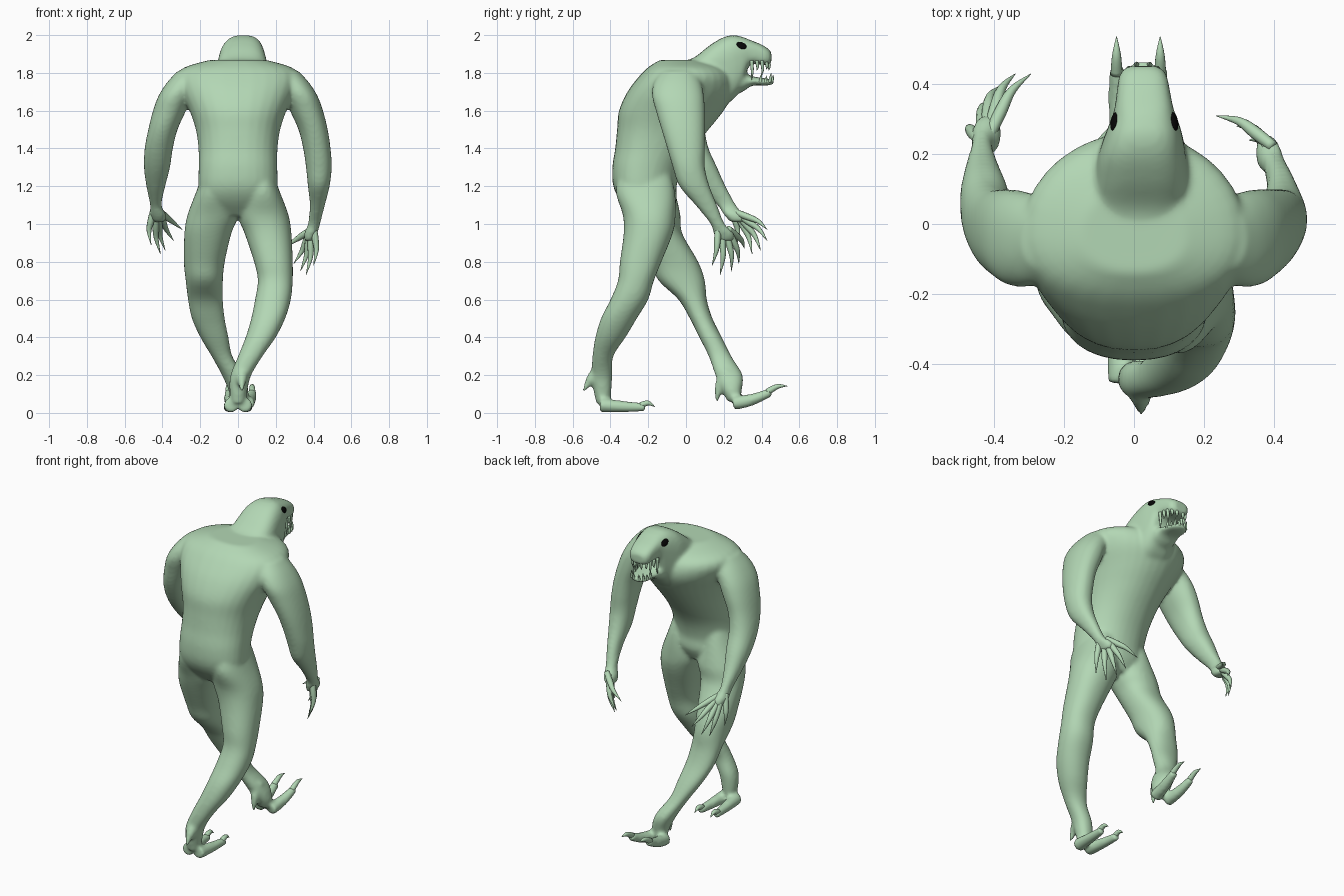
import bpy, bmesh, math
from mathutils import Vector


def material(name, rgb):
    m = bpy.data.materials.new(name)
    m.diffuse_color = (*rgb, 1)
    return m


SKIN = material("pale green skin", (0.45, 0.68, 0.46))
BLACK = material("black eye", (0.002, 0.002, 0.002))


def smooth_rows(rows, k=4):
    """Catmull-Rom interpolation of rows of numbers."""
    out = []
    for i in range(len(rows) - 1):
        p0, p1, p2 = rows[max(i - 1, 0)], rows[i], rows[i + 1]
        p3 = rows[min(i + 2, len(rows) - 1)]
        for j in range(k):
            t = j / k
            out.append([0.5 * (2 * b + (c - a) * t + (2 * a - 5 * b + 4 * c - d) * t * t
                               + (3 * b - a - 3 * c + d) * t ** 3)
                        for a, b, c, d in zip(p0, p1, p2, p3)])
    out.append(list(rows[-1]))
    return out


def skin_rings(bm, rings):
    vs = [[bm.verts.new(p) for p in r] for r in rings]
    n = len(vs[0])
    for a, b in zip(vs, vs[1:]):
        for i in range(n):
            bm.faces.new((a[i], a[(i + 1) % n], b[(i + 1) % n], b[i]))
    bm.faces.new(vs[0][::-1])
    bm.faces.new(vs[-1])


def loft(bm, rows, axis="z", power=2.2, skew=0, n=32):
    """Sections given as (level, x0, x1, v0, v1); v is y when axis is z, else z."""
    rings = []
    for h, x0, x1, v0, v1 in smooth_rows(rows):
        ring = []
        for i in range(n):
            a = 2 * math.pi * i / n
            c, s = math.cos(a), math.sin(a)
            sx = math.copysign(abs(c) ** (2 / power), c) * (1 - skew * s)
            x = (x0 + x1) / 2 + (x1 - x0) / 2 * sx
            v = (v0 + v1) / 2 + (v1 - v0) / 2 * math.copysign(abs(s) ** (2 / power), s)
            ring.append((x, v, h) if axis == "z" else (x, h, v))
        rings.append(ring)
    skin_rings(bm, rings)


def tube(bm, rows, n=10):
    """Round tube through (x, y, z, radius)."""
    pts = smooth_rows(rows)
    pos = [Vector(p[:3]) for p in pts]
    rings = []
    for i, p in enumerate(pos):
        d = (pos[min(i + 1, len(pos) - 1)] - pos[max(i - 1, 0)]).normalized()
        u = d.cross(Vector((1, 0.13, 0.07))).normalized()
        w = d.cross(u)
        r = max(pts[i][3], 0.001)
        rings.append([p + r * (u * math.cos(2 * math.pi * k / n) + w * math.sin(2 * math.pi * k / n))
                      for k in range(n)])
    skin_rings(bm, rings)


def finish(bm, name, mat=SKIN):
    bmesh.ops.recalc_face_normals(bm, faces=bm.faces)
    for f in bm.faces:
        f.smooth = True
    me = bpy.data.meshes.new(name)
    bm.to_mesh(me)
    bm.free()
    me.materials.append(mat)
    ob = bpy.data.objects.new(name, me)
    bpy.context.collection.objects.link(ob)
    return ob


body = bmesh.new()

# torso, wider across the back than the chest
loft(body, [(z, -r, r, a, b) for z, r, a, b in (
    (1.04, .11, -.27, -.09), (1.12, .20, -.345, -.05), (1.2, .208, -.385, -.05),
    (1.3, .207, -.39, -.02), (1.4, .208, -.375, .04), (1.5, .222, -.365, .12),
    (1.6, .255, -.355, .20), (1.7, .30, -.31, .255), (1.78, .32, -.25, .25),
    (1.83, .28, -.20, .20), (1.868, .15, -.14, .10))], skew=.12)

# neck and skull, then lower jaw
loft(body, [(-.08, -.12, .14, 1.6, 1.855), (.03, -.125, .16, 1.58, 1.875),
            (.12, -.115, .16, 1.58, 1.942), (.19, -.105, .15, 1.62, 1.985),
            (.25, -.085, .14, 1.66, 2.0), (.30, -.066, .125, 1.73, 1.99),
            (.335, -.055, .112, 1.838, 1.976), (.40, -.047, .1, 1.842, 1.95),
            (.435, -.038, .09, 1.842, 1.928), (.452, -.018, .068, 1.855, 1.91)], "y", 3)
loft(body, [(.22, -.05, .11, 1.67, 1.79), (.30, -.055, .108, 1.70, 1.80),
            (.35, -.045, .098, 1.732, 1.782), (.43, -.032, .084, 1.733, 1.77),
            (.465, 0, .05, 1.74, 1.765)], "y")

# arms: shared upper arm, different forearms and palms
upper = [(1.81, .19, .32, -.13, .05), (1.75, .2, .375, -.17, .08), (1.68, .24, .42, -.18, .095),
         (1.6, .275, .45, -.16, .10), (1.5, .32, .475, -.13, .10)]
near = [(1.4, .345, .49, -.10, .10), (1.3, .36, .496, -.07, .10), (1.2, .37, .485, -.035, .125),
        (1.1, .38, .46, .05, .165), (1.0, .37, .435, .13, .205), (.95, .35, .42, .145, .255),
        (.91, .35, .40, .165, .25)]
far = [(1.4, .345, .494, -.08, .12), (1.3, .36, .498, -.015, .165), (1.2, .385, .485, .07, .21),
       (1.1, .405, .465, .165, .265), (1.05, .38, .465, .2, .305), (1.01, .385, .45, .235, .315)]
loft(body, upper + near)
loft(body, [(z, -b, -a, c, d) for z, a, b, c, d in upper + far])

# legs: right one trails, left one strides forward
loft(body, [(1.32, .06, .17, -.33, -.10), (1.18, .03, .218, -.372, -.06), (1.05, .0, .267, -.335, -.055),
            (.95, .035, .283, -.33, -.07), (.8, .085, .29, -.35, -.13), (.7, .105, .29, -.36, -.17),
            (.6, .09, .28, -.40, -.20), (.5, .07, .25, -.45, -.26), (.4, .04, .20, -.48, -.32),
            (.3, .0, .13, -.495, -.385), (.2, -.04, .07, -.50, -.39), (.12, -.045, .05, -.49, -.395),
            (.05, -.035, .035, -.475, -.40)])
loft(body, [(1.32, -.17, -.06, -.33, -.10), (1.18, -.218, -.03, -.35, -.06), (1.05, -.267, .0, -.30, -.03),
            (.95, -.284, -.035, -.26, -.02), (.8, -.287, -.07, -.19, .065), (.7, -.277, -.08, -.145, .10),
            (.6, -.265, -.08, -.04, .11), (.5, -.245, -.07, .02, .14), (.4, -.20, -.05, .07, .19),
            (.3, -.14, -.03, .12, .24), (.2, -.085, .03, .155, .30), (.12, -.05, .055, .19, .295),
            (.06, -.035, .045, .22, .285)])

# toes and heel spurs
for x in (-.055, .055):
    tube(body, [(x * .65, -.455, .041, .039), (x * .85, -.33, .033, .031), (x, -.215, .03, .022)], 14)
for x in (-.05, .075):
    tube(body, [(x * .65, .25, .05, .038), (x * .85, .35, .07, .032), (x, .45, .11, .023)], 14)
tube(body, [(.02, -.44, .25, .035), (.02, -.492, .19, .032), (.02, -.525, .145, .018), (.02, -.545, .11, .007)])
tube(body, [(-.005, .22, .22, .035), (-.005, .185, .16, .03), (-.005, .168, .10, .018), (-.005, .165, .055, .007)])

# fuse all flesh into one smooth skin
skin = finish(body, "body")
rm = skin.modifiers.new("fuse", "REMESH")
rm.mode = "VOXEL"
rm.voxel_size = 0.0105
rm.use_smooth_shade = True
sm = skin.modifiers.new("soften", "SMOOTH")
sm.factor = 0.5
sm.iterations = 9

# fingers: (base, tip) pairs with an outward bend
hands = {
    "right_fingers": (Vector((.015, .012, .01)), [
        ((.365, .24, .955), (.235, .31, .87)), ((.365, .235, .93), (.295, .28, .79)),
        ((.37, .215, .925), (.33, .24, .75)), ((.38, .19, .925), (.36, .18, .73)),
        ((.40, .165, .95), (.40, .138, .78))]),
    "left_fingers": (Vector((-.015, .012, .012)), [
        ((-.395, .28, 1.05), (-.295, .43, .97)), ((-.40, .295, 1.03), (-.34, .43, .91)),
        ((-.415, .29, 1.02), (-.385, .395, .86)), ((-.43, .28, 1.02), (-.41, .35, .84)),
        ((-.45, .25, 1.04), (-.46, .27, .89))]),
}
for name, (bend, fingers) in hands.items():
    bm = bmesh.new()
    for base, tip in fingers:
        a, b = Vector(base), Vector(tip)
        start = a - (b - a) * 0.25
        tube(bm, [(*start, .016), (*(a.lerp(b, .2) + bend * .6), .018),
                  (*(a.lerp(b, .6) + bend), .0125), (*b, .001)])
    finish(bm, name)

# toe claws
bm = bmesh.new()
for x in (-.055, .055):
    tube(bm, [(x, -.24, .04, .017), (x, -.20, .052, .013), (x, -.165, .032, .001)])
for x in (-.05, .075):
    tube(bm, [(x, .43, .11, .018), (x, .485, .14, .013), (x, .537, .142, .001)])
finish(bm, "toe_claws")

# teeth along both jaws, with a long fang at each side
bm = bmesh.new()
CX = .026
for side in (-1, 1):
    for y, w, up, low in ((.347, .07, .085, .0), (.375, .066, .035, .04), (.402, .06, .06, .025),
                          (.425, .048, .03, .04), (.437, .022, .035, .03)):
        x = CX + side * w
        tube(bm, [(x, y, 1.865, .010), (x, y + .004, 1.85 - up * .5, .0075), (x, y, 1.848 - up, .001)], 8)
        if low:
            x, y = CX + side * w * .85, y + .018
            tube(bm, [(x, y, 1.75, .009), (x, y + .004, 1.757 + low * .5, .006),
                      (x, y + .008, 1.76 + low, .001)], 8)
finish(bm, "teeth")

# eyes: flat ovals laid on the skull
bpy.context.view_layer.update()
ev = skin.evaluated_get(bpy.context.evaluated_depsgraph_get())
for side, name in ((-1, "left_eye"), (1, "right_eye")):
    hit, loc, nor, _ = ev.ray_cast(Vector((CX + side * .4, .294, 1.945)), Vector((-side, 0, 0)))
    if not hit:
        loc, nor = Vector((CX + side * .078, .294, 1.945)), Vector((side, 0, .8)).normalized()
    long = Vector((0, 1, -.35))
    long = (long - nor * long.dot(nor)).normalized()
    wide = nor.cross(long)
    bm = bmesh.new()
    bmesh.ops.create_uvsphere(bm, u_segments=20, v_segments=10, radius=1)
    for v in bm.verts:
        v.co = loc + long * v.co.x * .028 + wide * v.co.y * .019 + nor * v.co.z * .0075
    finish(bm, name, BLACK)
